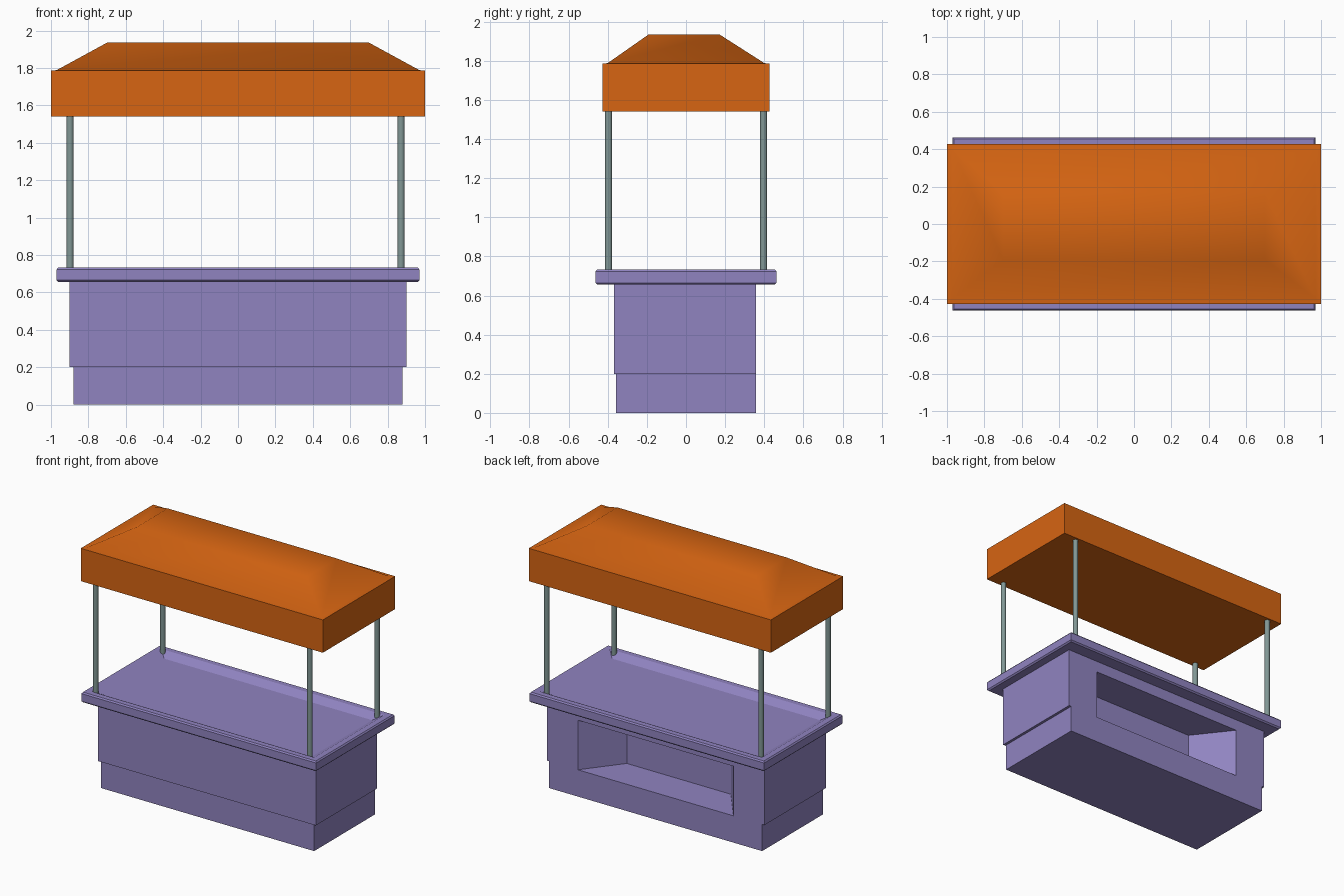
import bpy, bmesh

if "Cube" in bpy.data.objects:
    bpy.data.objects.remove(bpy.data.objects["Cube"])


def material(name, rgb):
    m = bpy.data.materials.new(name)
    m.diffuse_color = (*rgb, 1)
    m.use_nodes = True
    m.node_tree.nodes["Principled BSDF"].inputs["Base Color"].default_value = m.diffuse_color
    return m


purple = material("purple", (0.28, 0.23, 0.53))
orange = material("orange", (0.68, 0.13, 0.006))
steel = material("steel", (0.22, 0.31, 0.30))


def loft(name, rings, mat=None):
    """Stack rectangles (x0, x1, y0, y1, z) and cap both ends."""
    bm = bmesh.new()
    loops = [[bm.verts.new((x, y, z)) for x, y in
              ((x0, y0), (x1, y0), (x1, y1), (x0, y1))]
             for x0, x1, y0, y1, z in rings]
    bm.faces.new(loops[0][::-1])
    bm.faces.new(loops[-1])
    for a, b in zip(loops, loops[1:]):
        for i in range(4):
            j = (i + 1) % 4
            bm.faces.new((a[i], a[j], b[j], b[i]))
    bmesh.ops.recalc_face_normals(bm, faces=bm.faces)
    mesh = bpy.data.meshes.new(name)
    bm.to_mesh(mesh)
    bm.free()
    ob = bpy.data.objects.new(name, mesh)
    bpy.context.collection.objects.link(ob)
    if mat:
        mesh.materials.append(mat)
    return ob


def ring(x, y, z, yc=0):
    return (-x, x, yc - y, yc + y, z)


def smooth(ob, angle):
    bpy.ops.object.select_all(action='DESELECT')
    ob.select_set(True)
    bpy.context.view_layer.objects.active = ob
    bpy.ops.object.shade_smooth_by_angle(angle=angle)


# plinth and cabinet
loft("plinth", [ring(0.88, 0.358, 0), ring(0.88, 0.358, 0.2)], purple)
body = loft("cabinet", [(-0.9, 0.9, -0.367, 0.358, z) for z in (0.2, 0.665)], purple)

# tapered storage recess in the back of the cabinet (narrows inward)
bm = bmesh.new()
slope = (0.643 - 0.43) / 0.273
y_in, y_out = 0.085, 0.458
w_out = 0.43 + slope * (y_out - y_in)
plan = [(-0.43, y_in), (0.43, y_in), (w_out, y_out), (-w_out, y_out)]
base = bm.faces.new([bm.verts.new((x, y, 0.1)) for x, y in plan])
ext = bmesh.ops.extrude_face_region(bm, geom=[base])
for v in ext["geom"]:
    if isinstance(v, bmesh.types.BMVert):
        v.co.z = 0.57
bmesh.ops.recalc_face_normals(bm, faces=bm.faces)
mesh = bpy.data.meshes.new("recess_cutter")
bm.to_mesh(mesh)
bm.free()
mesh.materials.append(purple)
cutter = bpy.data.objects.new("recess_cutter", mesh)
bpy.context.collection.objects.link(cutter)
mod = body.modifiers.new("recess", 'BOOLEAN')
mod.operation = 'DIFFERENCE'
mod.solver = 'EXACT'
mod.object = cutter
bpy.context.view_layer.objects.active = body
bpy.ops.object.modifier_apply(modifier=mod.name)
bpy.data.objects.remove(cutter)

# counter top: eased edges, rim and shallow sloped tray
loft("counter_top", [
    ring(0.96, 0.453, 0.655), ring(0.97, 0.463, 0.665),
    ring(0.97, 0.463, 0.722), ring(0.962, 0.455, 0.732),
    ring(0.92, 0.415, 0.732), ring(0.86, 0.355, 0.70)], purple)

# posts
for side, x in (("left", -0.898), ("right", 0.872)):
    for end, y in (("front", -0.396), ("back", 0.396)):
        bpy.ops.mesh.primitive_cylinder_add(
            vertices=16, radius=0.019, depth=0.86, location=(x, y, 1.13))
        post = bpy.context.object
        post.name = f"{end}_{side}_post"
        post.data.materials.append(steel)
        smooth(post, 0.7)

# canopy: straight skirt with a softly shaded hipped roof
canopy = loft("canopy", [
    ring(1.0, 0.427, 1.54), ring(1.0, 0.427, 1.785),
    ring(0.97, 0.40, 1.788), ring(0.70, 0.18, 1.935, -0.01)], orange)
smooth(canopy, 0.75)
